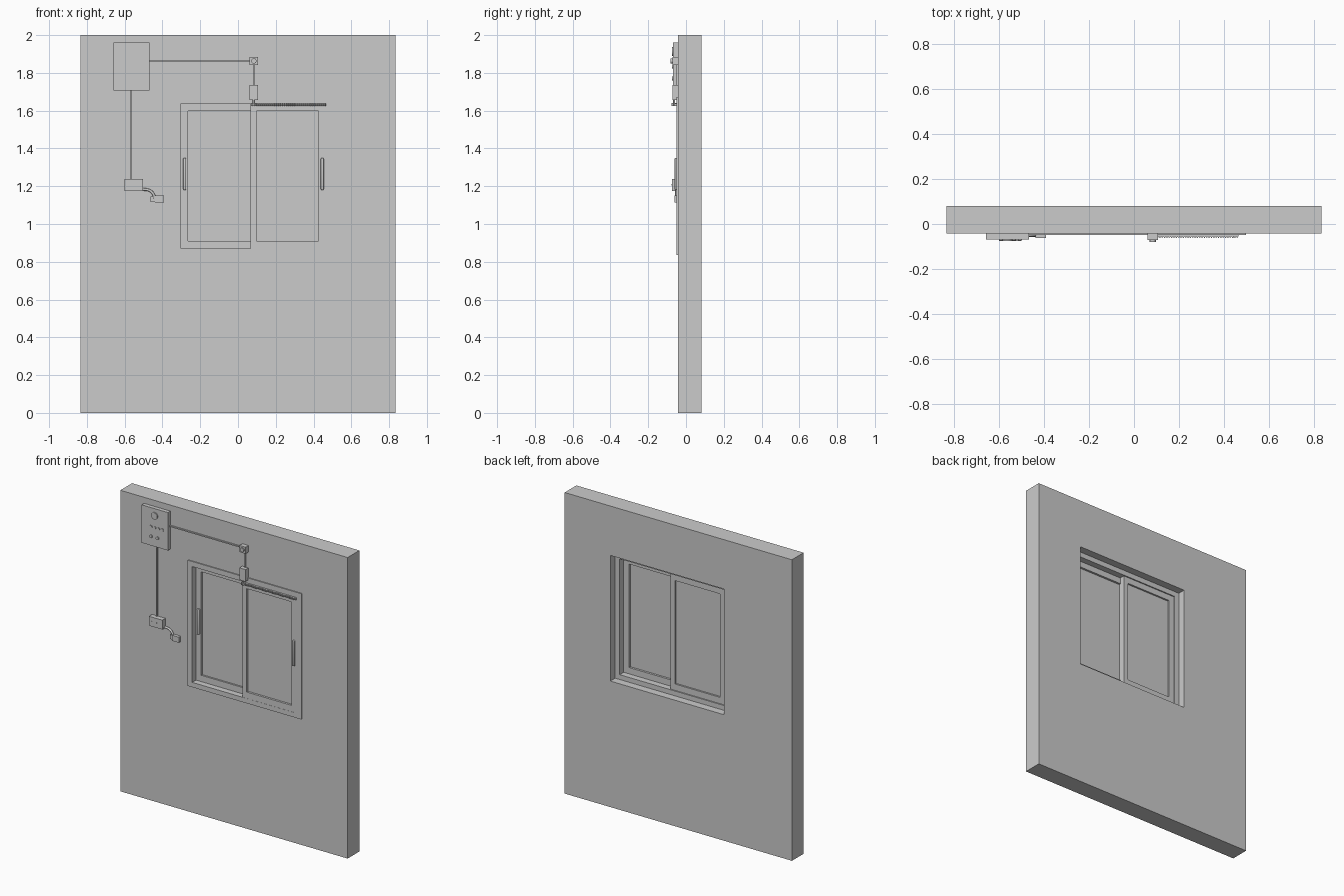
import bpy, bmesh, math
from mathutils import Matrix, Vector

if "Cube" in bpy.data.objects:
    bpy.data.objects.remove(bpy.data.objects["Cube"])

WALL = -0.042  # y of the wall's front face


def finish(name, bm, smooth=False):
    bmesh.ops.recalc_face_normals(bm, faces=bm.faces[:])
    me = bpy.data.meshes.new(name)
    bm.to_mesh(me)
    bm.free()
    ob = bpy.data.objects.new(name, me)
    bpy.context.collection.objects.link(ob)
    if smooth:
        bpy.ops.object.select_all(action='DESELECT')
        ob.select_set(True)
        bpy.context.view_layer.objects.active = ob
        bpy.ops.object.shade_smooth_by_angle(angle=math.radians(40))
    return ob


def box(name, x0, x1, y0, y1, z0, z1, bevel=0):
    bm = bmesh.new()
    m = Matrix.Translation(((x0 + x1) / 2, (y0 + y1) / 2, (z0 + z1) / 2))
    m = m @ Matrix.Diagonal((x1 - x0, y1 - y0, z1 - z0, 1))
    bmesh.ops.create_cube(bm, size=1, matrix=m)
    if bevel:
        bmesh.ops.bevel(bm, geom=bm.edges[:], offset=bevel, segments=3,
                        profile=0.5, affect='EDGES')
    return finish(name, bm, bevel > 0)


def ring(name, outer, inner, y0, y1):
    """Rectangular frame; outer and inner are (x0, x1, z0, z1)."""
    bm = bmesh.new()
    loops = []
    for (x0, x1, z0, z1), y in ((outer, y0), (inner, y0), (inner, y1), (outer, y1)):
        loops.append([bm.verts.new((x, y, z)) for x, z in
                      ((x0, z0), (x1, z0), (x1, z1), (x0, z1))])
    for a in range(4):
        p, q = loops[a], loops[(a + 1) % 4]
        for i in range(4):
            j = (i + 1) % 4
            bm.faces.new((p[i], p[j], q[j], q[i]))
    return finish(name, bm)


def disc(name, x, z, r, y0, y1, sides=24):
    """Cylinder along y."""
    bm = bmesh.new()
    m = Matrix.Translation((x, (y0 + y1) / 2, z)) @ Matrix.Rotation(math.pi / 2, 4, 'X')
    bmesh.ops.create_cone(bm, cap_ends=True, segments=sides, radius1=r, radius2=r,
                          depth=y1 - y0, matrix=m)
    return finish(name, bm, True)


def prism(name, pts, z0, z1):
    """Plan outline extruded upwards."""
    bm = bmesh.new()
    f = bm.faces.new([bm.verts.new((x, y, z0)) for x, y in pts])
    ext = bmesh.ops.extrude_face_region(bm, geom=[f])
    bmesh.ops.translate(bm, vec=(0, 0, z1 - z0),
                        verts=[v for v in ext['geom'] if isinstance(v, bmesh.types.BMVert)])
    return finish(name, bm)


def cable(name, pts, r):
    cu = bpy.data.curves.new(name, 'CURVE')
    cu.dimensions = '3D'
    cu.bevel_depth, cu.bevel_resolution, cu.use_fill_caps = r, 2, True
    sp = cu.splines.new('BEZIER')
    sp.bezier_points.add(len(pts) - 1)
    for bp, p in zip(sp.bezier_points, pts):
        bp.co = Vector(p)
        bp.handle_left_type = bp.handle_right_type = 'AUTO'
    ob = bpy.data.objects.new(name, cu)
    bpy.context.collection.objects.link(ob)


# Wall with window opening, and the fixed window frame
opening = (-0.336, 0.50, 0.837, 1.672)
inner = (-0.302, 0.466, 0.869, 1.638)
ring("wall", (-0.835, 0.835, 0, 2), opening, WALL, 0.081)
ring("window_frame", opening, inner, -0.049, 0.03)

# Two sliding sashes with glass and pull handles
for side, x0, x1, y0, y1, hx in (("left", -0.302, 0.10, -0.009, 0.022, -0.282),
                                 ("right", 0.065, 0.466, -0.048, -0.012, 0.446)):
    glass = (x0 + 0.038 if side == "left" else 0.097,
             0.066 if side == "left" else x1 - 0.04, 0.911, 1.598)
    ring(side + "_sash", (x0, x1, 0.869, 1.638), glass, y0, y1)
    ym = (y0 + y1) / 2
    box(side + "_glass", glass[0], glass[1], ym - 0.004, ym + 0.004, glass[2], glass[3])
    box(side + "_handle", hx - 0.008, hx + 0.008, y0 - 0.012, y0 + 0.004,
        1.18, 1.35, bevel=0.005)

# Toothed rack along the top of the right sash
n, rx0, rx1 = 36, 0.09, 0.466
pitch = (rx1 - rx0) / n
pts = [(rx1, -0.047), (rx0, -0.047)]
for i in range(n):
    x = rx0 + i * pitch
    pts += [(x, -0.056), (x + pitch * 0.3, -0.062),
            (x + pitch * 0.6, -0.062), (x + pitch * 0.9, -0.056)]
pts.append((rx1, -0.056))
prism("rack", pts, 1.624, 1.637)

# Motor with shaft and pinion
box("motor", 0.061, 0.106, -0.072, WALL, 1.656, 1.736)
teeth = 12
gear = []
for i in range(teeth * 4):
    r = 0.014 if i % 4 < 2 else 0.010
    a = 2 * math.pi * i / (teeth * 4)
    gear.append((0.083 + r * math.cos(a), -0.063 + r * math.sin(a)))
prism("pinion", gear, 1.626, 1.640)
prism("motor_shaft", [(0.083 + 0.005 * math.cos(a * math.pi / 6),
                       -0.063 + 0.005 * math.sin(a * math.pi / 6)) for a in range(12)],
      1.638, 1.658)

# Control panel with dial, indicator lamps and buttons
box("control_panel", -0.66, -0.468, -0.068, WALL, 1.708, 1.96)
disc("panel_dial", -0.564, 1.913, 0.023, -0.075, -0.067)
for i in range(4):
    disc(f"indicator_lamp_{i + 1}", -0.592 + i * 0.028, 1.833, 0.010, -0.073, -0.067, 16)
for i, x in enumerate((-0.590, -0.543)):
    disc(f"panel_button_{i + 1}", x, 1.770, 0.010, -0.075, -0.067, 16)

# Junction sensor above the motor
box("sensor_box", 0.061, 0.106, -0.072, WALL, 1.841, 1.885)
disc("sensor_lens", 0.084, 1.863, 0.014, -0.081, -0.071)

# Detector box with front grille bar
box("detector_box", -0.602, -0.503, -0.075, WALL, 1.176, 1.238)
for i in range(6):
    box(f"detector_slot_{i + 1}", -0.588 + i * 0.012, -0.580 + i * 0.012,
        -0.0765, -0.074, 1.205, 1.211)

# Plug at the end of the short lead
box("plug_body", -0.440, -0.392, -0.062, WALL, 1.113, 1.150)
box("plug_neck", -0.462, -0.439, -0.055, WALL, 1.117, 1.146)

# Trunking runs and bent lead
t = 0.004
box("panel_to_sensor_run", -0.47, 0.063, -0.050, WALL, 1.863 - t, 1.863 + t)
box("panel_to_detector_run", -0.564 - t, -0.564 + t, -0.050, WALL, 1.236, 1.71)
box("sensor_to_motor_run", 0.086 - t, 0.086 + t, -0.050, WALL, 1.734, 1.843)
cable("detector_lead", [(-0.506, -0.050, 1.184), (-0.470, -0.050, 1.178),
                        (-0.448, -0.050, 1.158), (-0.440, -0.050, 1.132)], 0.007)
